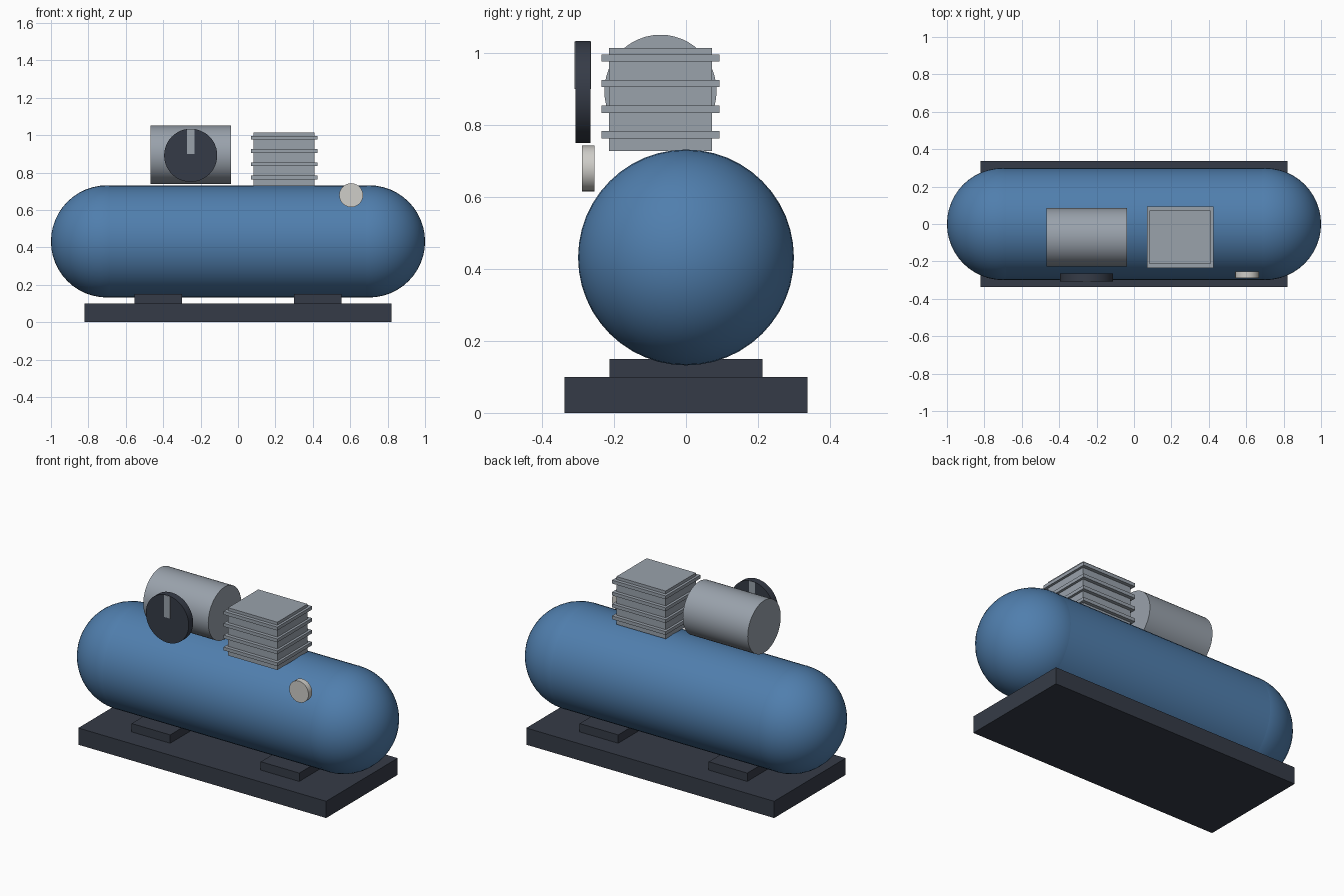
import bpy
import math

cube = bpy.data.objects.get("Cube")
if cube:
    bpy.data.objects.remove(cube, do_unlink=True)


def material(name, rgb):
    mat = bpy.data.materials.new(name)
    mat.use_nodes = True
    color = (*rgb, 1.0)
    mat.diffuse_color = color
    bsdf = next(n for n in mat.node_tree.nodes if n.type == 'BSDF_PRINCIPLED')
    bsdf.inputs["Base Color"].default_value = color
    return mat


BLUE = material("tank blue", (0.08, 0.21, 0.42))
GREY = material("metal grey", (0.32, 0.36, 0.41))
DARK = material("dark steel", (0.036, 0.044, 0.063))
PALE = material("pale dial", (0.62, 0.61, 0.58))


def finish(name, mat, smooth=False):
    obj = bpy.context.object
    obj.name = name
    obj.data.materials.append(mat)
    if smooth:
        bpy.ops.object.shade_smooth_by_angle(angle=math.radians(35))
    return obj


def box(name, center, size, mat):
    bpy.ops.mesh.primitive_cube_add(size=1, location=center)
    bpy.context.object.scale = size
    bpy.ops.object.transform_apply(location=False, rotation=False, scale=True)
    return finish(name, mat)


def cylinder(name, center, radius, length, axis, mat, sides=48):
    turn = (0, math.pi / 2, 0) if axis == 'X' else (math.pi / 2, 0, 0)
    bpy.ops.mesh.primitive_cylinder_add(vertices=sides, radius=radius, depth=length,
                                        location=center, rotation=turn)
    return finish(name, mat, smooth=True)


# Base plate and saddles
box("base_plate", (0, 0, 0.05), (1.64, 0.676, 0.10), DARK)
for side, label in ((1, "left"), (-1, "right")):
    box(f"{label}_saddle", (side * 0.427, 0, 0.125), (0.255, 0.426, 0.05), DARK)

# Tank shell with domed ends
TANK_R, TANK_Z, HALF = 0.299, 0.432, 0.70
cylinder("tank_shell", (0, 0, TANK_Z), TANK_R, 2 * HALF, 'X', BLUE)
for side, label in ((1, "left"), (-1, "right")):
    bpy.ops.mesh.primitive_uv_sphere_add(segments=48, ring_count=24, radius=TANK_R + 0.001,
                                         location=(side * HALF, 0, TANK_Z),
                                         rotation=(0, math.pi / 2, 0))
    finish(f"{label}_tank_dome", BLUE, smooth=True)

# Motor
cylinder("motor", (-0.253, -0.071, 0.895), 0.156, 0.43, 'X', GREY)

# Pump block with cooling fins
PUMP_X, PUMP_Y = 0.247, -0.071
box("pump_block", (PUMP_X, PUMP_Y, 0.871), (0.326, 0.286, 0.286), GREY)
for i in range(4):
    box(f"cooling_fin_{i + 1}", (PUMP_X, PUMP_Y, 0.773 + i * 0.0712),
        (0.355, 0.328, 0.02), GREY)

# Flywheel with its spoke
cylinder("flywheel", (-0.253, -0.286, 0.892), 0.142, 0.042, 'Y', DARK)
box("flywheel_spoke", (-0.252, -0.287, 0.966), (0.04, 0.046, 0.132), GREY)

# Pressure gauge
cylinder("pressure_gauge", (0.605, -0.2715, 0.679), 0.064, 0.035, 'Y', PALE, sides=24)
